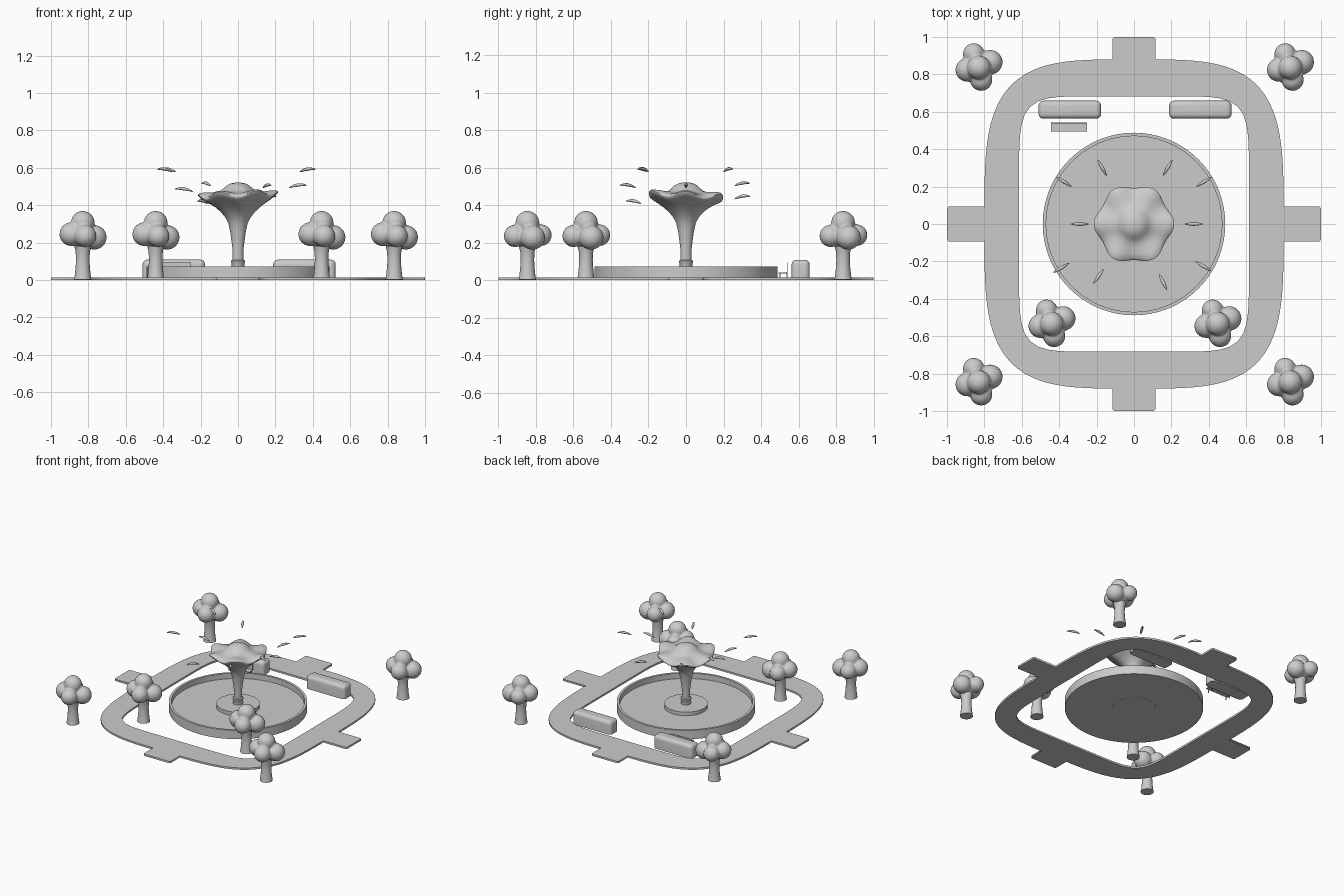
import bpy, bmesh, math
from mathutils import Vector, Matrix

if "Cube" in bpy.data.objects:
    bpy.data.objects.remove(bpy.data.objects["Cube"], do_unlink=True)

stone = bpy.data.materials.new("plain grey")
stone.use_nodes = True
GREY = (0.6, 0.6, 0.6, 1)
stone.diffuse_color = GREY
stone.node_tree.nodes["Principled BSDF"].inputs["Base Color"].default_value = GREY


def add(name, bm, smooth=None, loc=(0, 0, 0)):
    """Turn a bmesh into an object, optionally smooth shaded below an angle."""
    bmesh.ops.recalc_face_normals(bm, faces=bm.faces)
    mesh = bpy.data.meshes.new(name)
    bm.to_mesh(mesh)
    bm.free()
    mesh.materials.append(stone)
    ob = bpy.data.objects.new(name, mesh)
    ob.location = loc
    bpy.context.collection.objects.link(ob)
    if smooth:
        bpy.ops.object.select_all(action='DESELECT')
        ob.select_set(True)
        bpy.context.view_layer.objects.active = ob
        bpy.ops.object.shade_smooth_by_angle(angle=math.radians(smooth))
    return ob


def lathe(bm, profile, steps, shape=lambda r, z, a: (r, z)):
    """Revolve (radius, height) points; shape can bend each point by angle."""
    rings = []
    for r, z in profile:
        if r == 0:
            rings.append([bm.verts.new((0, 0, z))])
            continue
        ring = []
        for i in range(steps):
            a = math.tau * i / steps
            rr, zz = shape(r, z, a)
            ring.append(bm.verts.new((rr * math.cos(a), rr * math.sin(a), zz)))
        rings.append(ring)
    for low, high in zip(rings, rings[1:]):
        for i in range(steps):
            j = (i + 1) % steps
            quad = [low[i % len(low)], low[j % len(low)],
                    high[j % len(high)], high[i % len(high)]]
            bm.faces.new(list(dict.fromkeys(quad)))
    return bm


def box(bm, low, high):
    low, high = Vector(low), Vector(high)
    m = Matrix.Translation((low + high) / 2) @ Matrix.Diagonal((*(high - low), 1))
    return bmesh.ops.create_cube(bm, size=1, matrix=m)["verts"]


# Ring path with four short exits
def quarter(a, b, n, start, end, steps=24):
    """Quarter of a rounded rectangle between two angles."""
    pts = []
    for i in range(steps + 1):
        t = start + (end - start) * i / steps
        c, s = math.cos(t), math.sin(t)
        k = (abs(c / a) ** n + abs(s / b) ** n) ** (-1 / n)
        pts.append((k * c, k * s))
    return pts


def all_quarters(q):
    back = q[::-1]
    return (q + [(-x, y) for x, y in back] + [(-x, -y) for x, y in q]
            + [(x, -y) for x, y in back])


outer = [(1, 0.083), (0.99, 0.093)]
outer += quarter(0.8, 0.88, 3.8, math.atan2(0.093, 0.8), math.atan2(0.88, 0.115))
outer += [(0.115, 0.99), (0.107, 1)]
inner = quarter(0.615, 0.683, 7.4, 0.05, math.pi / 2 - 0.05)

curve = bpy.data.curves.new("path", 'CURVE')
curve.dimensions = '2D'
curve.fill_mode = 'BOTH'
curve.extrude = 0.007
for loop in (all_quarters(outer), all_quarters(inner)):
    spline = curve.splines.new('POLY')
    spline.points.add(len(loop) - 1)
    for p, (x, y) in zip(spline.points, loop):
        p.co = (x, y, 0, 1)
    spline.use_cyclic_u = True
curve.materials.append(stone)
path = bpy.data.objects.new("path", curve)
path.location.z = 0.007
bpy.context.collection.objects.link(path)
bpy.ops.object.select_all(action='DESELECT')
path.select_set(True)
bpy.context.view_layer.objects.active = path
bpy.ops.object.convert(target='MESH')

# Round basin and the low pedestal in its middle
add("basin", lathe(bmesh.new(), [(0, 0.004), (0.488, 0.004), (0.488, 0.072),
    (0.47, 0.072), (0.47, 0.03), (0, 0.03)], 72), 30)
add("pedestal", lathe(bmesh.new(), [(0, 0.003), (0.153, 0.003), (0.153, 0.058),
    (0, 0.058)], 48), 30)
add("stem_collar", lathe(bmesh.new(), [(0, 0.05), (0.034, 0.05), (0.034, 0.09),
    (0.038, 0.095), (0.038, 0.103), (0.031, 0.108), (0, 0.108)], 32), 40)


# Flared blossom on a stem, with a six-lobed wavy rim
def petals(r, z, a):
    w = min(max((r - 0.05) / 0.15, 0), 1) ** 2
    wave = math.cos(6 * a)
    return r * (1 + 0.055 * w * wave), z + w * (0.014 * wave + 0.008 * math.cos(a) - 0.01 * math.sin(a))


blossom = [(0, 0.1), (0.029, 0.1), (0.03, 0.17), (0.035, 0.21), (0.042, 0.26),
           (0.052, 0.305), (0.068, 0.335), (0.09, 0.362), (0.12, 0.388),
           (0.155, 0.412), (0.185, 0.43), (0.202, 0.443), (0.204, 0.451),
           (0.195, 0.459), (0.165, 0.465), (0.13, 0.467), (0.1, 0.473),
           (0.08, 0.487), (0.062, 0.504), (0.042, 0.515), (0.02, 0.52), (0, 0.521)]
add("fountain_blossom", lathe(bmesh.new(), blossom, 96, petals), 60)

# Water drops: curved spindles pointing outward
drops = [(-0.17, 0.30, 0.515), (0.18, 0.30, 0.445), (-0.373, 0.225, 0.59),
         (0.373, 0.225, 0.59), (-0.29, 0, 0.485), (0.32, 0, 0.505),
         (-0.39, -0.235, 0.59), (0.37, -0.225, 0.59), (-0.19, -0.28, 0.42),
         (0.155, -0.31, 0.505)]
for x, y, z in drops:
    bm = bmesh.new()
    bmesh.ops.create_uvsphere(bm, u_segments=12, v_segments=10, radius=1)
    for v in bm.verts:
        t = v.co.z
        thin = 1 - 0.3 * abs(t)
        v.co = (0.049 * t, 0.01 * v.co.x * thin,
                0.009 * v.co.y * thin - 0.009 * t * t + 0.007 * t + 0.003)
    ob = add("water_drop", bm, 60, (x, y, z))
    ob.rotation_euler.z = math.atan2(y, x)

# Trees: flared trunk and a crown of blended round lobes
trunk_profile = [(0, 0.004), (0.046, 0.004), (0.042, 0.03), (0.038, 0.07),
                 (0.036, 0.11), (0.038, 0.15), (0.045, 0.18), (0, 0.22)]
lobes = [(-0.027, 0.072, 0.24, 0.058), (0.062, 0.028, 0.228, 0.066),
         (0.013, -0.066, 0.236, 0.06), (-0.061, -0.013, 0.245, 0.064),
         (0, 0, 0.306, 0.064), (0, 0, 0.225, 0.062)]
places = [(-0.83, 0.837), (0.835, 0.837), (-0.83, -0.845), (0.835, -0.845),
          (-0.44, -0.533), (0.447, -0.533)]
for x, y in places:
    add("tree_trunk", lathe(bmesh.new(), trunk_profile, 24), 50, (x, y, 0))
    bm = bmesh.new()
    for lx, ly, lz, r in lobes:
        bmesh.ops.create_icosphere(bm, subdivisions=3, radius=r,
                                   matrix=Matrix.Translation((lx, ly, lz)))
    crown = add("tree_crown", bm, None, (x, y, 0))
    blend = crown.modifiers.new("blend", 'REMESH')
    blend.mode = 'VOXEL'
    blend.voxel_size = 0.007
    blend.use_smooth_shade = True
    soften = crown.modifiers.new("soften", 'SMOOTH')
    soften.factor = 0.5
    soften.iterations = 4

# Two clipped hedges with rounded corners
for x in (-0.343, 0.355):
    bm = bmesh.new()
    box(bm, (-0.167, -0.048, 0.008), (0.167, 0.048, 0.109))
    edges = [e for e in bm.edges if max(v.co.z for v in e.verts) > 0.05]
    bmesh.ops.bevel(bm, geom=edges, offset=0.026, segments=5, profile=0.5,
                    affect='EDGES')
    add("hedge", bm, 40, (x, 0.611, 0))

# Bench in front of one hedge
bm = bmesh.new()
box(bm, (-0.443, 0.494, 0.036), (-0.25, 0.537, 0.042))
box(bm, (-0.443, 0.537, 0.042), (-0.25, 0.542, 0.095))
for x in (-0.43, -0.27):
    box(bm, (x, 0.498, 0.008), (x + 0.007, 0.503, 0.036))
    box(bm, (x, 0.535, 0.008), (x + 0.007, 0.541, 0.045))
add("bench", bm)
